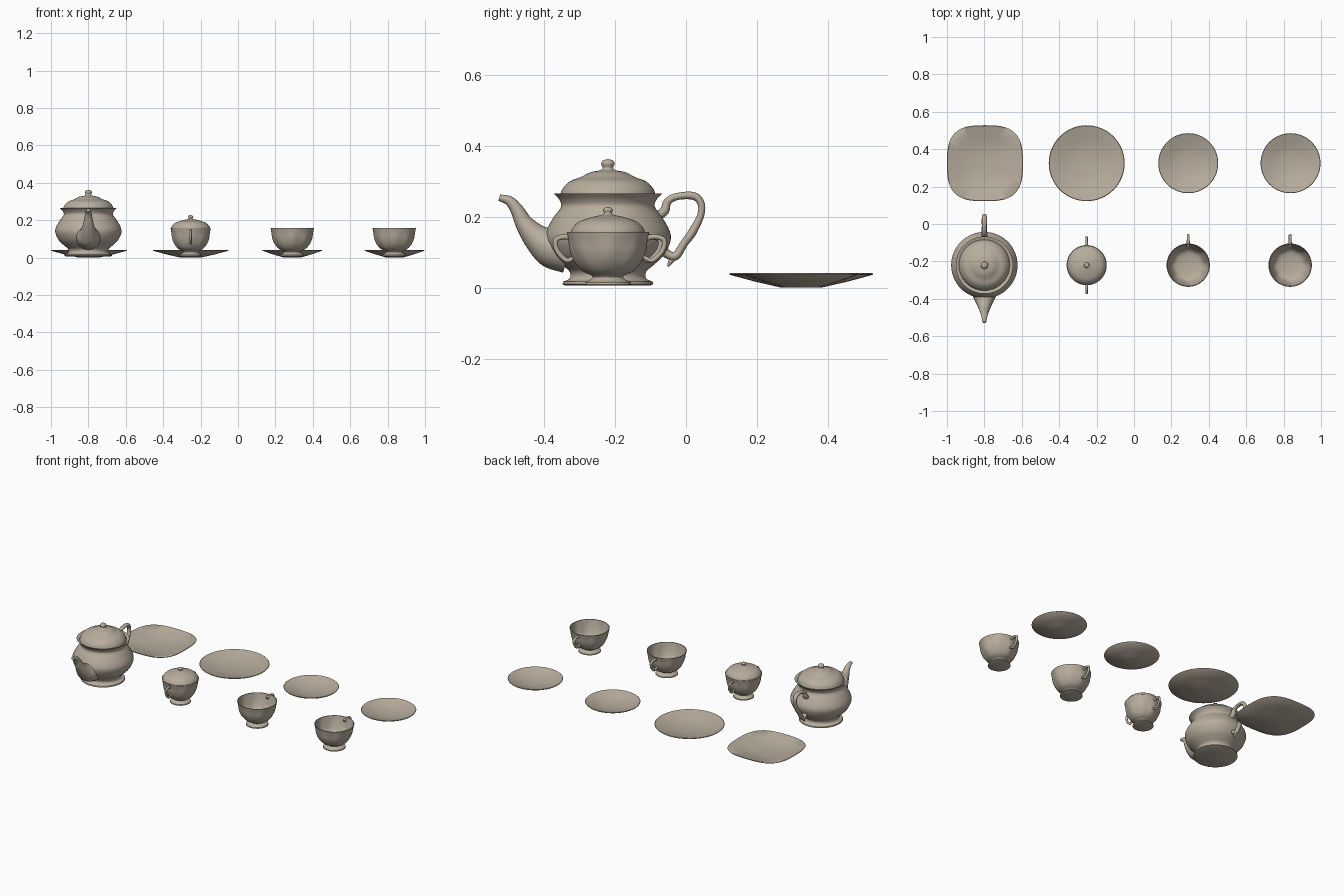
import bpy, bmesh, math
from mathutils import Vector

cube = bpy.data.objects.get("Cube")
if cube:
    bpy.data.objects.remove(cube, do_unlink=True)

clay = bpy.data.materials.new("warm_grey_porcelain")
clay.use_nodes = True
colour = (0.48, 0.42, 0.34, 1)
clay.diffuse_color = colour
clay.node_tree.nodes["Principled BSDF"].inputs["Base Color"].default_value = colour


def smooth(points, steps=4):
    """Run a Catmull-Rom curve through tuples of any length."""
    pts = [Vector(p) for p in points]
    pts = [2 * pts[0] - pts[1]] + pts + [2 * pts[-1] - pts[-2]]
    out = []
    for a, b, c, d in zip(pts, pts[1:], pts[2:], pts[3:]):
        for i in range(steps):
            t = i / steps
            out.append(0.5 * (2 * b + (c - a) * t + (2 * a - 5 * b + 4 * c - d) * t ** 2
                              + (3 * b - a - 3 * c + d) * t ** 3))
    return out + [pts[-2]]


def make(name, rings, location, angle=45):
    """Skin a list of closed rings, cap both ends and smooth the result."""
    bm = bmesh.new()
    loops = [[bm.verts.new(p) for p in ring] for ring in rings]
    for low, high in zip(loops, loops[1:]):
        for i in range(len(low)):
            j = (i + 1) % len(low)
            bm.faces.new((low[i], low[j], high[j], high[i]))
    bm.faces.new(loops[0][::-1])
    bm.faces.new(loops[-1])
    bmesh.ops.recalc_face_normals(bm, faces=bm.faces)
    mesh = bpy.data.meshes.new(name)
    bm.to_mesh(mesh)
    bm.free()
    mesh.materials.append(clay)
    obj = bpy.data.objects.new(name, mesh)
    obj.location = location
    bpy.context.collection.objects.link(obj)
    bpy.ops.object.select_all(action='DESELECT')
    obj.select_set(True)
    bpy.context.view_layer.objects.active = obj
    bpy.ops.object.shade_smooth_by_angle(angle=math.radians(angle))
    return obj


def lathe(name, profile, location, shape=lambda a, z: 1, segments=64):
    """Turn a (radius, height) profile, with an optional outline factor."""
    rings = []
    for r, z in profile:
        r = max(r, 0.001)
        ring = []
        for i in range(segments):
            a = math.tau * i / segments
            k = r * shape(a, z)
            ring.append((k * math.cos(a), k * math.sin(a), z))
        rings.append(ring)
    return make(name, rings, location)


def tube(name, path, location, width=1.0, flip=1, segments=16):
    """Sweep an oval along (y, z, radius) points in the middle plane."""
    pts = smooth(path, 6)
    rings = []
    for n, p in enumerate(pts):
        t = pts[min(n + 1, len(pts) - 1)] - pts[max(n - 1, 0)]
        t = Vector((t.x, t.y)).normalized()
        ring = []
        for i in range(segments):
            a = math.tau * i / segments
            s = p.z * math.sin(a)
            ring.append((width * p.z * math.cos(a), flip * (p.x - t.y * s), p.y + t.x * s))
        rings.append(ring)
    return make(name, rings, location, 60)


def scaled(points, k):
    return [(r * k, z) for r, z in points]


# Teapot body, rim, lid
pot = (-0.8, -0.22, 0)
foot = [(0.12, 0.006), (0.128, 0.01), (0.126, 0.017)]
body = smooth([(0.126, 0.017), (0.108, 0.026), (0.108, 0.045), (0.13, 0.065), (0.158, 0.092),
               (0.176, 0.13), (0.174, 0.16), (0.152, 0.2), (0.132, 0.228), (0.137, 0.248), (0.153, 0.266)])
lathe("teapot_body", foot + body + [(0.148, 0.266), (0.135, 0.256), (0.1, 0.255)], pot)
lid = smooth([(0.134, 0.264), (0.127, 0.28), (0.107, 0.3), (0.078, 0.311), (0.05, 0.325), (0.022, 0.331),
              (0.015, 0.338), (0.019, 0.35), (0.013, 0.359), (0.001, 0.362)])
lathe("teapot_lid", [(0.13, 0.255), (0.136, 0.258)] + lid, pot)

# Teapot spout and handle
tube("teapot_spout", [(-0.11, 0.1, 0.06), (-0.16, 0.115, 0.058), (-0.2, 0.14, 0.04), (-0.235, 0.18, 0.026),
                      (-0.255, 0.217, 0.019), (-0.277, 0.244, 0.014), (-0.306, 0.254, 0.009)], pot, 1.1)
tube("teapot_handle", [(0.14, 0.2, 0.013), (0.16, 0.218, 0.013), (0.168, 0.242, 0.011), (0.195, 0.257, 0.01),
                       (0.243, 0.258, 0.011), (0.263, 0.235, 0.01), (0.26, 0.2, 0.01), (0.237, 0.155, 0.012),
                       (0.215, 0.125, 0.011), (0.192, 0.09, 0.012), (0.172, 0.092, 0.012),
                       (0.155, 0.105, 0.013)], pot, 1.25)
tube("teapot_handle_tail", [(0.2, 0.1, 0.01), (0.18, 0.078, 0.008), (0.169, 0.06, 0.003)], pot, 1.2)

# Gently fluted bowl shared by the cups and the sugar bowl
bowl_foot = [(0.06, 0.006), (0.066, 0.009), (0.064, 0.015)]
bowl_outer = smooth([(0.064, 0.015), (0.049, 0.023), (0.044, 0.033), (0.07, 0.046), (0.091, 0.07),
                     (0.104, 0.1), (0.11, 0.13), (0.116, 0.157)])
bowl_inner = smooth([(0.112, 0.157), (0.104, 0.12), (0.09, 0.08), (0.07, 0.058), (0.03, 0.05), (0.001, 0.049)])


def flutes(a, z):
    t = min(max((z - 0.035) / 0.115, 0), 1)
    return 1 + 0.022 * math.sin(math.pi * t) * math.cos(8 * a)


handle = [(0.1, 0.135, 0.008), (0.117, 0.142, 0.008), (0.138, 0.143, 0.007), (0.158, 0.134, 0.007),
          (0.157, 0.112, 0.007), (0.145, 0.093, 0.007), (0.125, 0.077, 0.007), (0.108, 0.082, 0.006),
          (0.095, 0.09, 0.007)]

# Two cups
for side, x in (("right", 0.29), ("left", 0.835)):
    place = (x, -0.22, 0)
    lathe(side + "_cup", bowl_foot + bowl_outer + bowl_inner, place, flutes)
    tube(side + "_cup_handle", handle, place, 1.1)

# Sugar bowl with lid and two handles
sugar = (-0.253, -0.22, 0)
lathe("sugar_bowl", scaled(bowl_foot + bowl_outer + bowl_inner, 0.925), sugar, flutes)
sugar_lid = smooth([(0.104, 0.16), (0.097, 0.172), (0.08, 0.187), (0.048, 0.198), (0.018, 0.205),
                    (0.011, 0.21), (0.014, 0.219), (0.009, 0.225), (0.001, 0.227)])
lathe("sugar_bowl_lid", [(0.09, 0.15), (0.104, 0.156)] + sugar_lid, sugar)
for end, flip in (("front", -1), ("back", 1)):
    tube("sugar_bowl_handle_" + end, [(y * 0.93, z, r) for y, z, r in handle], sugar, 0.9, flip)

# Plates and saucers: thin sloping dishes with a flat centre
plate = [(0.055, 0), (0.06, 0.001), (0.13, 0.017), (0.2, 0.036), (0.203, 0.039), (0.2, 0.041),
         (0.15, 0.028), (0.11, 0.018), (0.07, 0.011), (0.001, 0.01)]


def rounded_square(a, z):
    n = 3.0
    return (abs(math.cos(a)) ** n + abs(math.sin(a)) ** n) ** (-1 / n)


lathe("square_plate", plate, (-0.797, 0.325, 0), rounded_square)
lathe("round_plate", plate, (-0.253, 0.325, 0))
for side, x in (("right", 0.29), ("left", 0.837)):
    lathe(side + "_saucer", scaled(plate, 0.79), (x, 0.325, 0))
